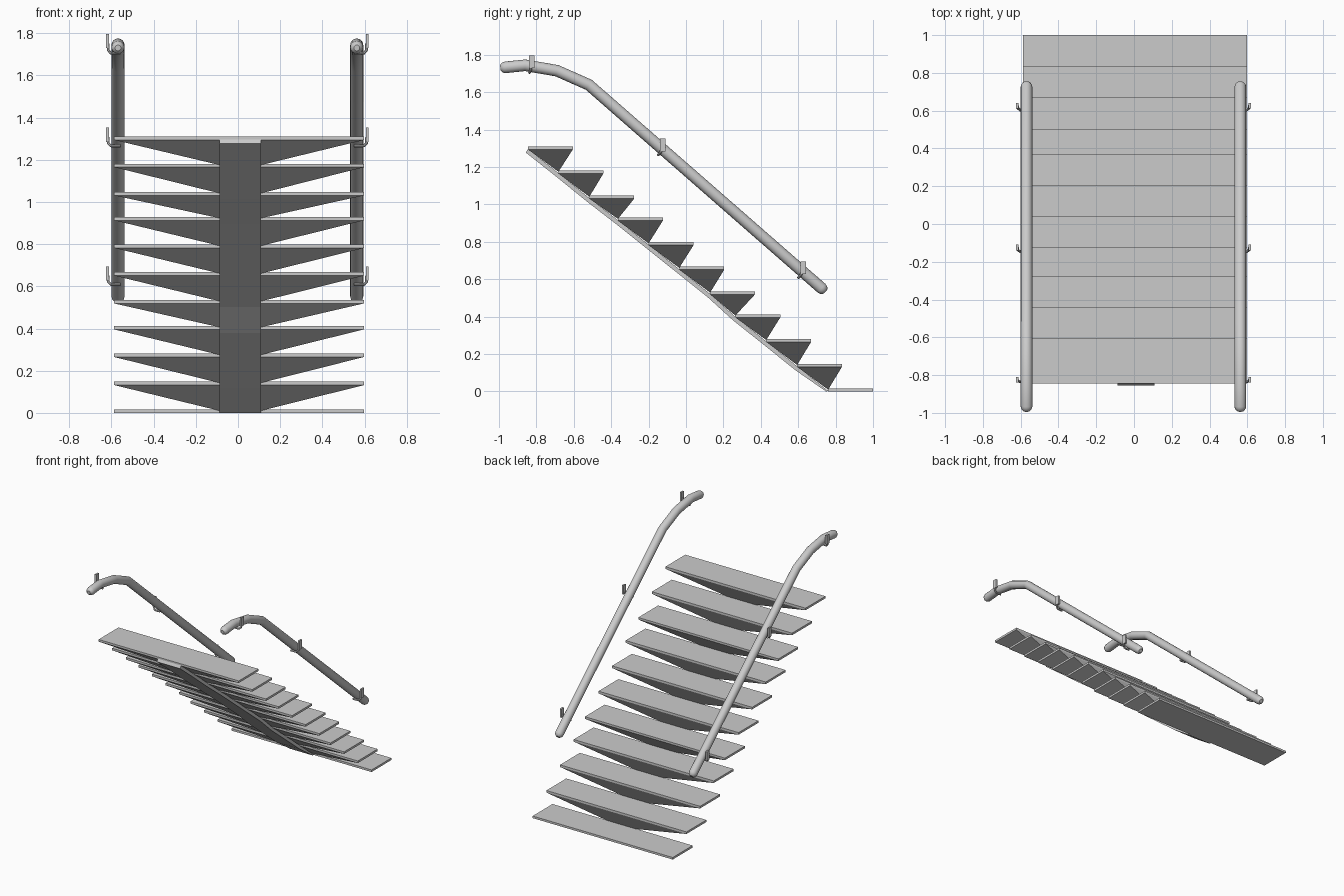
import bpy, bmesh
from mathutils import Vector

if "Cube" in bpy.data.objects:
    bpy.data.objects.remove(bpy.data.objects["Cube"])

X0, X1 = -0.588, 0.598        # tread ends
C0, C1 = -0.087, 0.109        # central spine sides
DEPTH, THICK = 0.24, 0.016
STEPS = [(-0.845, 1.310), (-0.682, 1.181), (-0.517, 1.047), (-0.364, 0.929),
         (-0.200, 0.798), (-0.036, 0.667), (0.129, 0.535), (0.264, 0.412),
         (0.429, 0.281), (0.594, 0.148), (0.760, 0.016)]   # front edge y, top z


def mesh_object(name, verts, faces):
    bm = bmesh.new()
    vs = [bm.verts.new(v) for v in verts]
    for f in faces:
        bm.faces.new([vs[i] for i in f])
    bmesh.ops.recalc_face_normals(bm, faces=bm.faces[:])
    me = bpy.data.meshes.new(name)
    bm.to_mesh(me)
    bm.free()
    ob = bpy.data.objects.new(name, me)
    bpy.context.collection.objects.link(ob)
    return ob


def box(name, lo, hi):
    v = [(x, y, z) for x in (lo[0], hi[0]) for y in (lo[1], hi[1]) for z in (lo[2], hi[2])]
    return mesh_object(name, v, [(0, 1, 3, 2), (4, 6, 7, 5), (0, 4, 5, 1),
                                 (2, 3, 7, 6), (0, 2, 6, 4), (1, 5, 7, 3)])


def tube(name, pts, radius, scales=None, res=6):
    cu = bpy.data.curves.new(name, 'CURVE')
    cu.dimensions = '3D'
    cu.bevel_depth = radius
    cu.bevel_resolution = res
    cu.use_fill_caps = True
    sp = cu.splines.new('POLY')
    sp.points.add(len(pts) - 1)
    for i, p in enumerate(pts):
        sp.points[i].co = (*p, 1)
        sp.points[i].radius = scales[i] if scales else 1
    ob = bpy.data.objects.new(name, cu)
    bpy.context.collection.objects.link(ob)
    bpy.ops.object.select_all(action='DESELECT')
    ob.select_set(True)
    bpy.context.view_layer.objects.active = ob
    bpy.ops.object.convert(target='MESH')
    bpy.ops.object.shade_smooth_by_angle()
    return bpy.context.object


# treads, each on a wedge that tapers from the spine to the tread ends
for i, (y, z) in enumerate(STEPS):
    box(f"tread_{i}", (X0, y, z - THICK), (X1, y + DEPTH, z))
    if i + 1 < len(STEPS):
        ay, az = STEPS[i + 1]
        zb = z - THICK
        v = [(X0, y, zb), (X0, y + DEPTH, zb)]
        for x in (C0, C1):
            v += [(x, y, zb), (x, y + DEPTH, zb), (x, ay, az - 0.006)]
        v += [(X1, y, zb), (X1, y + DEPTH, zb)]
        mesh_object(f"tread_support_{i}", v, [
            (0, 1, 3, 2), (2, 3, 6, 5), (5, 6, 9, 8),
            (0, 2, 4), (2, 5, 7, 4), (5, 8, 7),
            (1, 4, 3), (3, 4, 7, 6), (6, 7, 9),
            (0, 4, 1), (8, 9, 7)])

# central spine plate following the tread fronts
v, f = [], []
for y, z in STEPS:
    a = z - 0.013
    b = max(a - 0.020, 0)
    v += [(C0, y, a), (C1, y, a), (C1, y - 0.011, b), (C0, y - 0.011, b)]
n = len(STEPS)
for i in range(n - 1):
    for k in range(4):
        m = (k + 1) % 4
        f.append((4 * i + k, 4 * i + m, 4 * i + 4 + m, 4 * i + 4 + k))
f += [(0, 1, 2, 3), tuple(range(4 * n - 4, 4 * n))]
mesh_object("spine_plate", v, f)

# handrails with domed ends, and three wall brackets on each
PATH = [(-0.965, 1.733), (-0.86, 1.744), (-0.69, 1.715), (-0.52, 1.640), (0.725, 0.552)]
R = 0.031
for side, s, rx in (("left", -1, -0.569), ("right", 1, 0.563)):
    pts = [Vector((rx, y, z)) for y, z in PATH]
    d0 = (pts[0] - pts[1]).normalized()
    d1 = (pts[-1] - pts[-2]).normalized()
    dome = [(0.9, 0.45), (0.65, 0.76), (0.3, 0.95)]
    full = [pts[0] + d0 * R * t for t, _ in dome] + pts + \
           [pts[-1] + d1 * R * t for t, _ in reversed(dome)]
    sc = [r for _, r in dome] + [1] * len(pts) + [r for _, r in reversed(dome)]
    tube(f"handrail_{side}", full, R, sc)
    for j, (y, z, dy, dz) in enumerate([(-0.825, 1.741, -0.012, -0.036),
                                        (-0.125, 1.296, -0.024, -0.030),
                                        (0.625, 0.639, -0.024, -0.030)]):
        xa, xb = sorted((rx + s * 0.043, rx + s * 0.056))
        box(f"bracket_plate_{side}_{j}", (xa, y - 0.014, z - 0.012), (xb, y + 0.016, z + 0.056))
        arm = [(rx + s * 0.047, y, z + 0.01), (rx + s * 0.046, y + dy * 0.5, z + dz * 0.6),
               (rx + s * 0.034, y + dy * 0.9, z + dz), (rx + s * 0.015, y + dy, z + dz),
               (rx - s * 0.012, y + dy, z + dz)]
        tube(f"bracket_arm_{side}_{j}", arm, 0.007, res=2)
